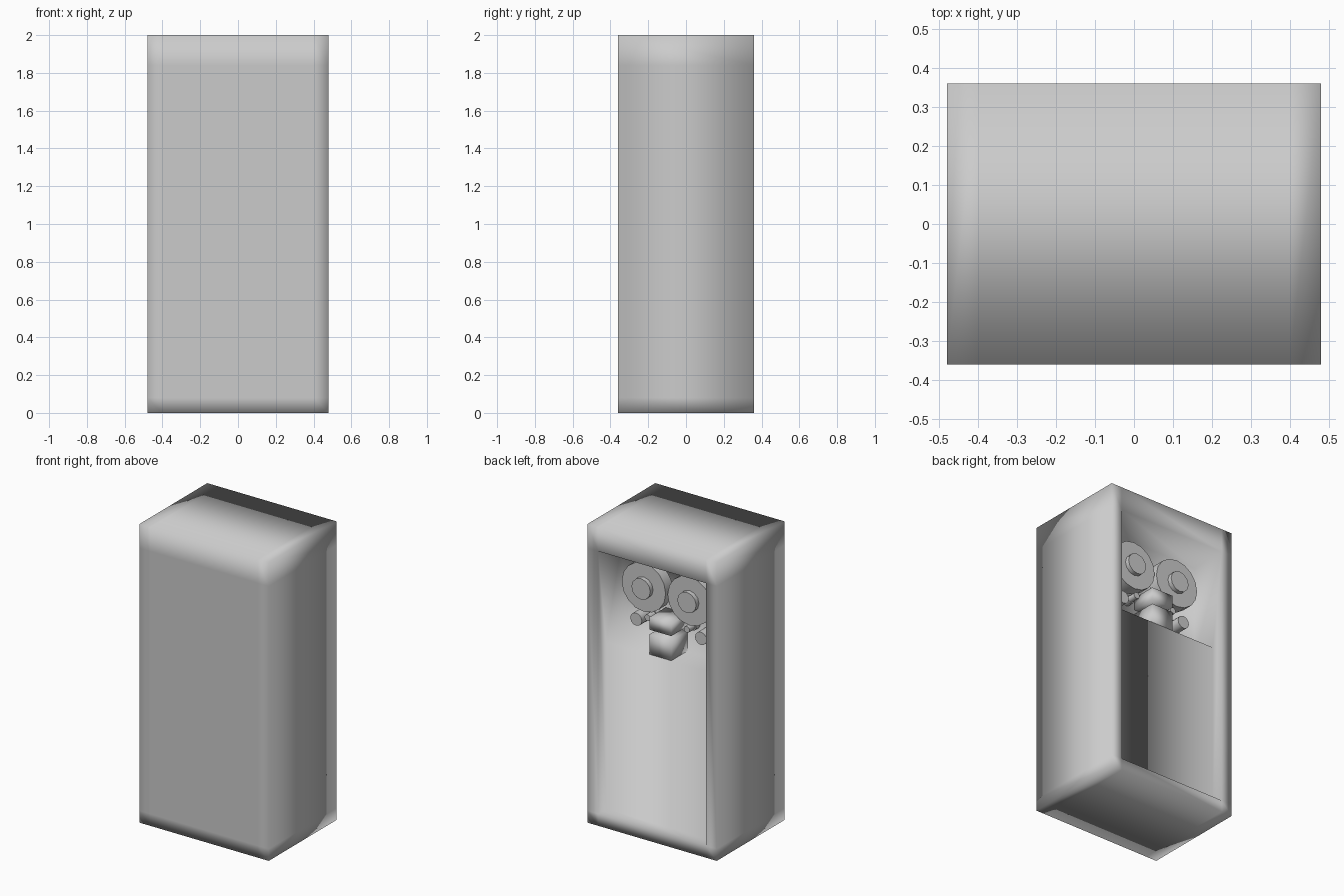
import bpy, bmesh, math
from mathutils import Vector

if "Cube" in bpy.data.objects:
    bpy.data.objects.remove(bpy.data.objects["Cube"])

DECK_Y, PANEL_Y, SHELF_Z = 0.10, 0.275, 1.20


def finish(name, bm):
    bmesh.ops.recalc_face_normals(bm, faces=bm.faces)
    me = bpy.data.meshes.new(name)
    bm.to_mesh(me)
    bm.free()
    ob = bpy.data.objects.new(name, me)
    bpy.context.collection.objects.link(ob)
    return ob


def smooth_all(ob):
    for p in ob.data.polygons:
        p.use_smooth = True


def box(bm, lo, hi):
    geo = bmesh.ops.create_cube(bm, size=1)
    for v in geo['verts']:
        v.co = Vector([(a + b) / 2 + c * (b - a) for a, b, c in zip(lo, hi, v.co)])


def block(name, lo, hi):
    bm = bmesh.new()
    box(bm, lo, hi)
    smooth_all(finish(name, bm))


def disc(name, x, z, r, y0, y1, sides):
    # cylinder along y
    bpy.ops.mesh.primitive_cylinder_add(vertices=sides, radius=r, depth=y1 - y0,
                                        location=(x, (y0 + y1) / 2, z),
                                        rotation=(math.pi / 2, 0, 0))
    ob = bpy.context.object
    ob.name = name
    bpy.ops.object.shade_smooth_by_angle(angle=math.radians(40))
    return ob


# Cabinet shell, cut along the borders of the rear opening
bm = bmesh.new()
box(bm, (-0.48, -0.36, 0), (0.48, 0.36, 2))
for co, no in (((-0.4, 0, 0), (1, 0, 0)), ((0.4, 0, 0), (1, 0, 0)),
               ((0, 0, 0.08), (0, 0, 1)), ((0, 0, 1.84), (0, 0, 1))):
    bmesh.ops.bisect_plane(bm, geom=bm.verts[:] + bm.edges[:] + bm.faces[:],
                           plane_co=co, plane_no=no)
hole = [f for f in bm.faces if f.normal.y > 0.9
        and abs(f.calc_center_median().x) < 0.3
        and 0.1 < f.calc_center_median().z < 1.8]
bmesh.ops.delete(bm, geom=hole, context='FACES_ONLY')

# Recess: lower panel, shelf, deep deck and ceiling, swept across the width
profile = [(0.36, 0.08), (PANEL_Y, 0.08), (PANEL_Y, SHELF_Z),
           (DECK_Y, SHELF_Z), (DECK_Y, 1.84), (0.36, 1.84)]
sides = [[bm.verts.new((x, y, z)) for y, z in profile] for x in (-0.4, 0.4)]
for i in range(len(profile) - 1):
    bm.faces.new((sides[0][i], sides[0][i + 1], sides[1][i + 1], sides[1][i]))
for s in sides:
    bm.faces.new(s)
bmesh.ops.remove_doubles(bm, verts=bm.verts, dist=1e-4)
smooth_all(finish("cabinet", bm))

# Reels, hubs, rollers and guides on both sides
for side, s in (("left", -1), ("right", 1)):
    disc("reel_" + side, s * 0.17, 1.60, 0.163, 0.13, 0.205, 16)
    disc("reel_hub_" + side, s * 0.17, 1.60, 0.07, DECK_Y - 0.01, 0.235, 12)
    disc("roller_" + side, s * 0.24, 1.36, 0.043, DECK_Y - 0.01, 0.186, 12)
    disc("guide_" + side, s * 0.145, 1.40, 0.022, DECK_Y - 0.01, 0.20, 10)
    disc("guide_collar_" + side, s * 0.145, 1.40, 0.03, DECK_Y - 0.01, 0.14, 10)

# Head assembly in two blocks
block("head_base", (-0.08, DECK_Y - 0.01, SHELF_Z - 0.01), (0.08, 0.27, 1.335))
block("head_cover", (-0.08, DECK_Y - 0.01, 1.365), (0.08, 0.27, 1.45))
